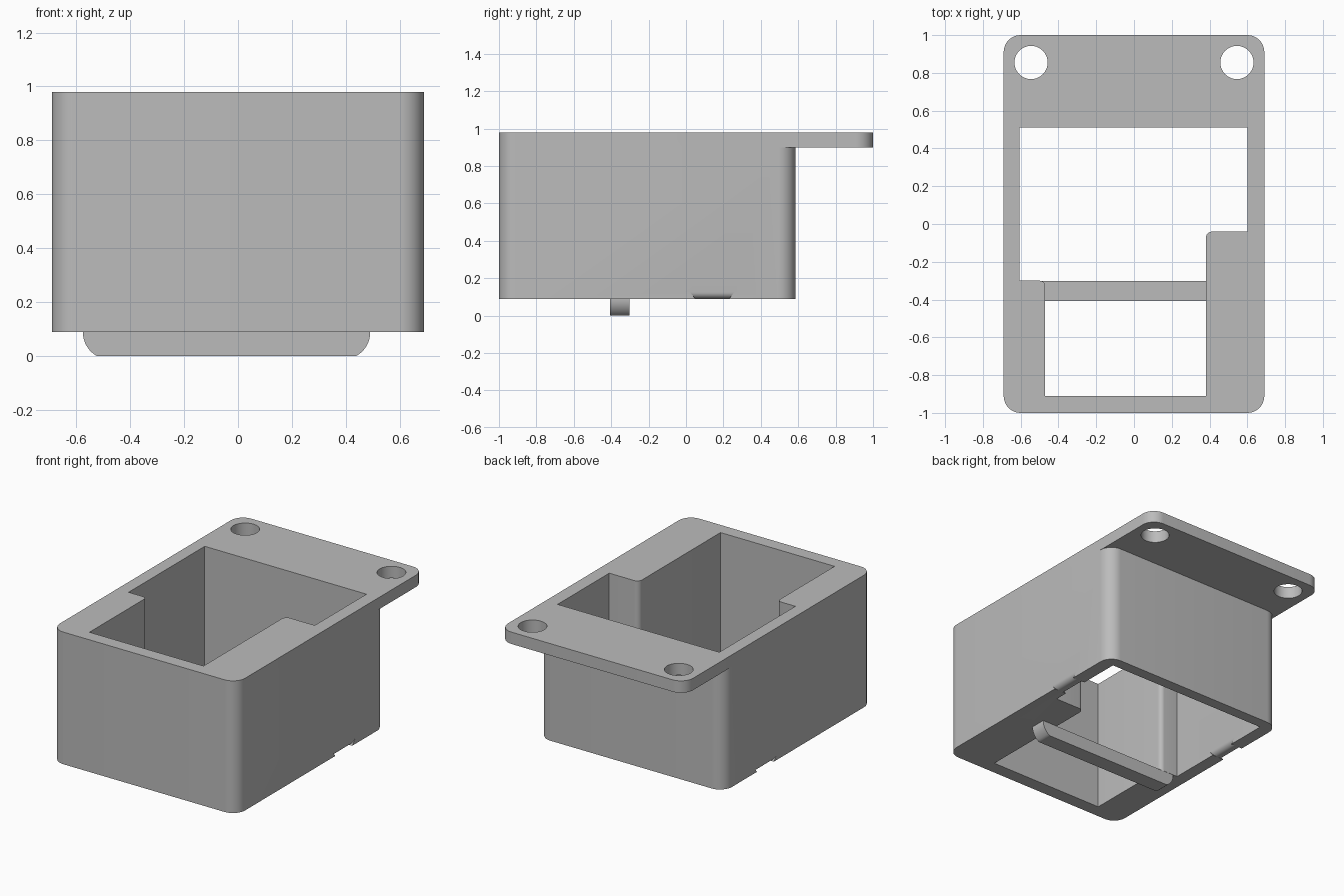
import bpy, bmesh, math

if "Cube" in bpy.data.objects:
    bpy.data.objects.remove(bpy.data.objects["Cube"])

grey = bpy.data.materials.new("plain_grey")
grey.diffuse_color = (0.5, 0.5, 0.5, 1)
grey.use_nodes = True
grey.node_tree.nodes["Principled BSDF"].inputs["Base Color"].default_value = grey.diffuse_color


def round_outline(corners, seg=10):
    """Turn (x, y, radius) corners into a 2D outline with filleted right angles."""
    out, n = [], len(corners)
    for i, (x, y, r) in enumerate(corners):
        if r == 0:
            out.append((x, y))
            continue
        px, py, _ = corners[i - 1]
        nx, ny, _ = corners[(i + 1) % n]
        lp, ln = math.hypot(px - x, py - y), math.hypot(nx - x, ny - y)
        a = ((px - x) / lp * r, (py - y) / lp * r)
        b = ((nx - x) / ln * r, (ny - y) / ln * r)
        for k in range(seg + 1):
            t = math.pi / 2 * k / seg
            u, v = 1 - math.sin(t), 1 - math.cos(t)
            out.append((x + a[0] * u + b[0] * v, y + a[1] * u + b[1] * v))
    return out


def loft(name, start, end):
    """Solid between two matching rings of 3D points."""
    bm = bmesh.new()
    a = [bm.verts.new(p) for p in start]
    b = [bm.verts.new(p) for p in end]
    bm.faces.new(a)
    bm.faces.new(b)
    for i in range(len(a)):
        j = (i + 1) % len(a)
        bm.faces.new((a[i], a[j], b[j], b[i]))
    bmesh.ops.recalc_face_normals(bm, faces=bm.faces)
    me = bpy.data.meshes.new(name)
    bm.to_mesh(me)
    bm.free()
    me.materials.append(grey)
    ob = bpy.data.objects.new(name, me)
    bpy.context.collection.objects.link(ob)
    return ob


def prism(name, outline, z0, z1):
    return loft(name, [(x, y, z0) for x, y in outline], [(x, y, z1) for x, y in outline])


def boolean(target, tool, op):
    """Apply a boolean and discard the tool object."""
    mod = target.modifiers.new(op, 'BOOLEAN')
    mod.operation, mod.solver, mod.object = op, 'EXACT', tool
    bpy.context.view_layer.objects.active = target
    bpy.ops.object.modifier_apply(modifier=mod.name)
    bpy.data.objects.remove(tool)


def slab(name, y1, z0, z1):
    w, r = 0.69, 0.09
    return prism(name, round_outline([(-w, -1, r), (w, -1, r), (w, y1, r), (-w, y1, r)]), z0, z1)


W0, Z0 = 0.69, 0.09

# Housing with the overhanging mounting plate on top
housing = slab("housing", 0.585, Z0, 0.90)
boolean(housing, slab("plate", 1.0, 0.90, 0.98), 'UNION')

# Stepped pocket running right through
pocket = round_outline([(-0.605, 0.51, 0), (-0.605, -0.30, 0), (-0.47, -0.30, 0.03),
                        (-0.47, -0.91, 0), (0.38, -0.91, 0), (0.38, -0.04, 0.035),
                        (0.60, -0.04, 0), (0.60, 0.51, 0)], 6)
boolean(housing, prism("pocket", pocket, -0.2, 1.2), 'DIFFERENCE')

# Screw holes
for s in (-1, 1):
    ring = [(s * 0.545 + 0.088 * math.cos(math.tau * k / 48),
             0.855 + 0.088 * math.sin(math.tau * k / 48)) for k in range(48)]
    boolean(housing, prism("hole", ring, 0.8, 1.1), 'DIFFERENCE')

# Rounded strap reliefs on the lower wall edges, inside and outside
R, E = 0.037, 0.02
for edge, d in ((W0, 1), (0.60, -1), (-0.605, 1), (-W0, -1)):
    prof = [(edge + d * E, Z0 + R), (edge + d * E, Z0 - E), (edge - d * R, Z0 - E)]
    for k in range(9):
        t = math.pi / 2 * (1 - k / 8)
        prof.append((edge + d * R * (math.cos(t) - 1), Z0 + R * (1 - math.sin(t))))
    half = lambda z: 0.09 + 0.03 * (z - Z0) / R
    boolean(housing, loft("relief", [(x, 0.14 - half(z), z) for x, z in prof],
                          [(x, 0.14 + half(z), z) for x, z in prof]), 'DIFFERENCE')

# Cross bar below the housing, with rounded lower ends
bar = round_outline([(-0.575, Z0, 0), (-0.575, -0.012, 0.1), (0.49, -0.012, 0.1), (0.49, Z0, 0)], 12)
bar = [(x, max(z, 0.0)) for x, z in bar]
cross_bar = loft("cross_bar", [(x, -0.407, z) for x, z in bar], [(x, -0.302, z) for x, z in bar])

for ob in (housing, cross_bar):
    bpy.ops.object.select_all(action='DESELECT')
    ob.select_set(True)
    bpy.context.view_layer.objects.active = ob
    bpy.ops.object.shade_smooth_by_angle(angle=math.radians(30))
